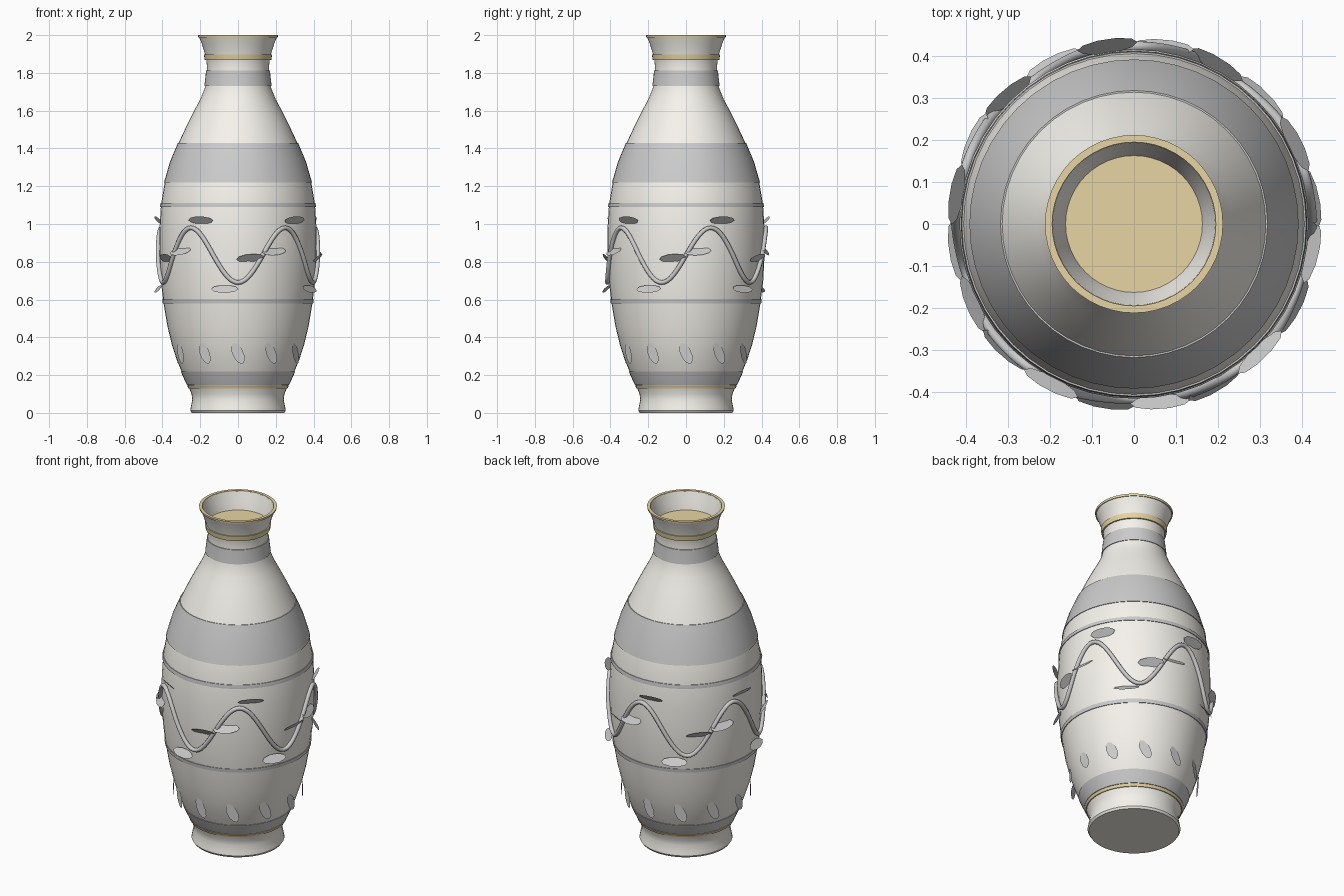
import bpy, bmesh
from math import sin, cos, pi, radians
from mathutils import Vector

if "Cube" in bpy.data.objects:
    bpy.data.objects.remove(bpy.data.objects["Cube"])

SEG = 48

def material(name, rgb):
    m = bpy.data.materials.new(name)
    m.diffuse_color = (*rgb, 1)
    m.use_nodes = True
    m.node_tree.nodes["Principled BSDF"].inputs["Base Color"].default_value = m.diffuse_color
    return m

ceramic = material("cream_ceramic", (0.92, 0.90, 0.84))
gold = material("gold", (0.80, 0.66, 0.36))

def finish(bm, name, mat=None, smooth=True):
    me = bpy.data.meshes.new(name)
    bm.to_mesh(me)
    bm.free()
    ob = bpy.data.objects.new(name, me)
    bpy.context.collection.objects.link(ob)
    if mat:
        me.materials.append(mat)
    if smooth:
        bpy.ops.object.select_all(action='DESELECT')
        bpy.context.view_layer.objects.active = ob
        ob.select_set(True)
        bpy.ops.object.shade_smooth_by_angle(angle=radians(35))
    return ob

def lathe(name, pts, mat=None, closed=False, caps=False):
    """Spin (radius, z) points around the z axis."""
    bm = bmesh.new()
    rings = [[bm.verts.new((r * cos(2 * pi * i / SEG), r * sin(2 * pi * i / SEG), z))
              for i in range(SEG)] for r, z in pts]
    pairs = list(zip(rings, rings[1:]))
    if closed:
        pairs.append((rings[-1], rings[0]))
    for a, b in pairs:
        for i in range(SEG):
            j = (i + 1) % SEG
            bm.faces.new((a[i], a[j], b[j], b[i]))
    if caps:
        bm.faces.new(rings[0])
        bm.faces.new(rings[-1])
    bmesh.ops.recalc_face_normals(bm, faces=bm.faces[:])
    return finish(bm, name, mat)

# Body: outer profile, lip, then inner neck wall
outer = [(0.245, 0), (0.253, 0.012), (0.25, 0.03), (0.242, 0.07), (0.246, 0.10), (0.262, 0.14),
         (0.277, 0.17), (0.297, 0.215), (0.324, 0.28), (0.350, 0.36), (0.374, 0.46),
         (0.394, 0.58), (0.409, 0.70), (0.416, 0.84), (0.416, 0.97), (0.408, 1.10),
         (0.388, 1.22), (0.356, 1.33), (0.314, 1.43), (0.270, 1.525), (0.232, 1.60),
         (0.200, 1.66), (0.176, 1.72), (0.168, 1.78), (0.164, 1.83), (0.168, 1.87),
         (0.178, 1.91), (0.192, 1.955), (0.209, 1.996)]
inner = [(0.194, 1.996), (0.178, 1.945), (0.162, 1.895), (0.15, 1.83), (0.15, 1.75)]
lathe("vase_body", outer + inner, ceramic, caps=True)

def radius(z):
    for (r0, z0), (r1, z1) in zip(outer, outer[1:]):
        if z0 <= z <= z1:
            return r0 + (r1 - r0) * (z - z0) / (z1 - z0)

# Painted bands following the body surface
def band(name, z0, z1, off=0.004, mat=None):
    zs = [z0] + [z for _, z in outer if z0 < z < z1] + [z1]
    pts = [(radius(z) + off, z) for z in zs]
    lathe(name, [(radius(z0) - 0.01, z0)] + pts + [(radius(z1) - 0.01, z1)], mat)

band("foot_band", 0.148, 0.218)
band("lower_line", 0.58, 0.602)
band("upper_line", 1.09, 1.112)
band("shoulder_band", 1.22, 1.43)
band("neck_band", 1.73, 1.812)
band("foot_gold_line", 0.13, 0.145, 0.005, gold)

# Gold collar closes the neck inside; gold ring caps the lip
lathe("gold_collar", [(0.176, 1.868), (0.181, 1.898)], gold, caps=True)
lathe("gold_rim", [(0.193, 1.988), (0.210, 1.988), (0.212, 2.0), (0.195, 2.0)], gold, closed=True)

# Wavy vine around the belly
def vine_z(a):
    return 0.835 - 0.145 * cos(5 * a)

cu = bpy.data.curves.new("vine", 'CURVE')
cu.dimensions = '3D'
cu.bevel_depth = 0.012
cu.bevel_resolution = 2
sp = cu.splines.new('POLY')
N = 160
sp.points.add(N - 1)
for i in range(N):
    a = 2 * pi * i / N
    z = vine_z(a)
    r = radius(z) + 0.008
    sp.points[i].co = (r * sin(a), -r * cos(a), z, 1)
sp.use_cyclic_u = True
bpy.context.collection.objects.link(bpy.data.objects.new("vine", cu))

# Flat leaf: outline in a tangent frame, rolled in plane and pitched in or out
def leaf(name, a, r, z, length, width, roll, pitch):
    n = Vector((sin(a), -cos(a), 0))
    t = Vector((cos(a), sin(a), 0))
    up = Vector((0, 0, 1))
    across = up * cos(pitch) + n * sin(pitch)
    along = t * cos(roll) + across * sin(roll)
    side = across * cos(roll) - t * sin(roll)
    bm = bmesh.new()
    vs = []
    for i in range(10):
        p = 2 * pi * i / 10
        vs.append(bm.verts.new(n * r + up * z + along * (length / 2 * cos(p)) + side * (width / 2 * sin(p))))
    f = bm.faces.new(vs)
    f.normal_update()
    if f.normal.dot(n) < 0:
        f.normal_flip()
    finish(bm, name, smooth=False)

# Vine leaves alternate above and below the wave
for k in range(20):
    a = radians(8.5 + 18 * k)
    above = k % 4 in (0, 2)
    rising = k % 4 in (0, 1)
    z = (1.02, 0.656)[k % 4 == 3] if not rising else (0.82, 0.855)[k % 4]
    pitch = radians(40) if above else radians(-40)
    leaf(f"vine_leaf_{k + 1}", a, 0.428, z, 0.145, 0.054, radians(7 if rising else 0), pitch)

# Slanted petals around the lower body
for k in range(12):
    leaf(f"petal_{k + 1}", radians(30 * k), 0.352, 0.315, 0.12, 0.058, radians(-65), 0)
